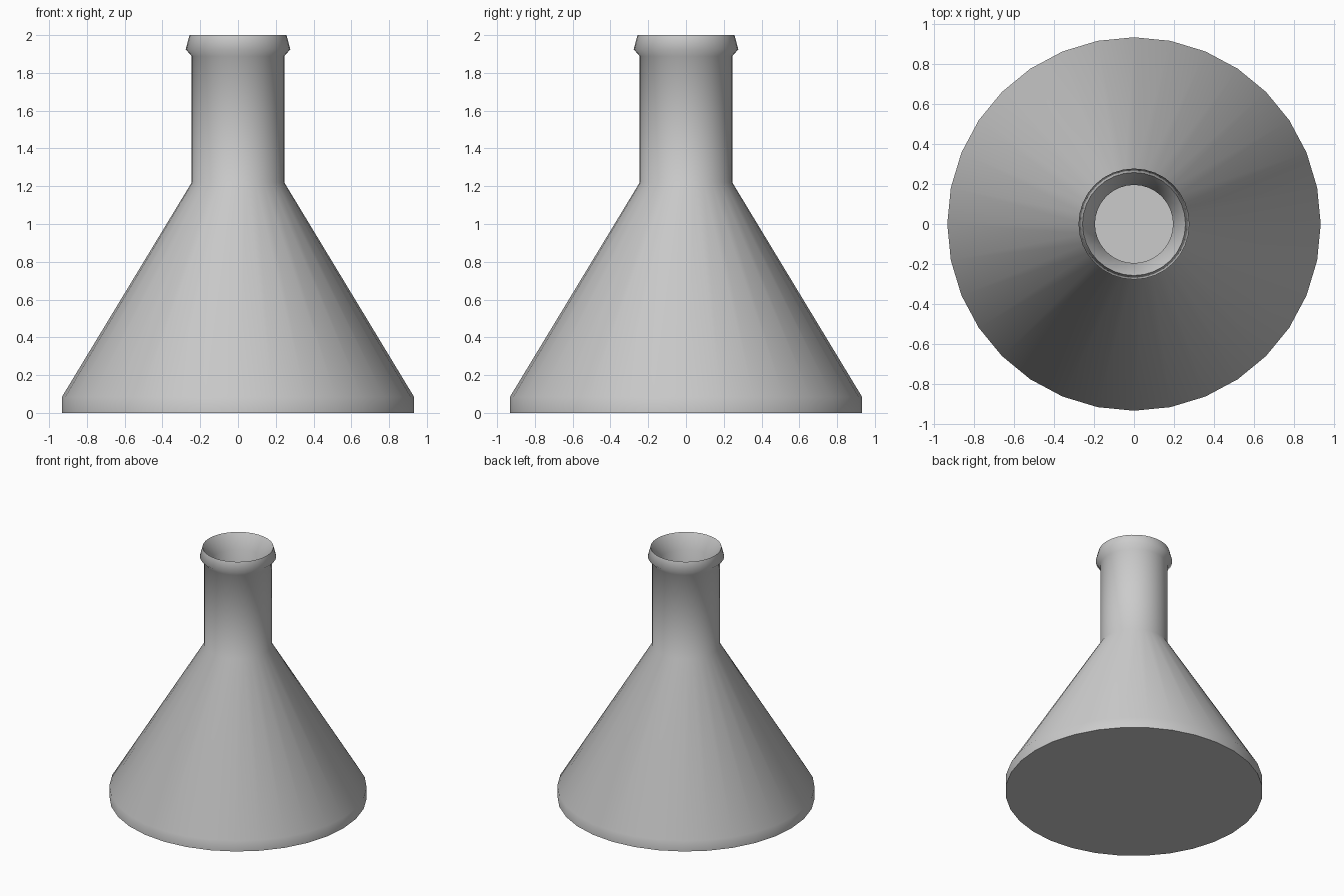
import bpy, bmesh
from math import cos, sin, tau, radians

if "Cube" in bpy.data.objects:
    bpy.data.objects.remove(bpy.data.objects["Cube"])

SIDES = 32

# Profile (radius, z): outside from base to lip, then inside from lip to floor
PROFILE = [
    (0.932, 0.0), (0.932, 0.085), (0.245, 1.22), (0.245, 1.888),
    (0.277, 1.925), (0.257, 2.0),
    (0.195, 1.888), (0.195, 1.205), (0.88, 0.075), (0.88, 0.04),
]


def lathe(name, profile):
    bm = bmesh.new()
    rings = [[bm.verts.new((r * cos(tau * i / SIDES), r * sin(tau * i / SIDES), z))
              for i in range(SIDES)] for r, z in profile]
    for a, b in zip(rings, rings[1:]):
        for i in range(SIDES):
            j = (i + 1) % SIDES
            bm.faces.new((a[i], a[j], b[j], b[i]))
    bm.faces.new(rings[0][::-1])   # underside
    bm.faces.new(rings[-1])        # inner floor
    bmesh.ops.recalc_face_normals(bm, faces=bm.faces)
    mesh = bpy.data.meshes.new(name)
    bm.to_mesh(mesh)
    bm.free()
    obj = bpy.data.objects.new(name, mesh)
    bpy.context.collection.objects.link(obj)
    return obj


# Conical flask with a hollow, flared lip
flask = lathe("conical_flask", PROFILE)
bpy.context.view_layer.objects.active = flask
flask.select_set(True)
bpy.ops.object.shade_smooth_by_angle(angle=radians(60))
